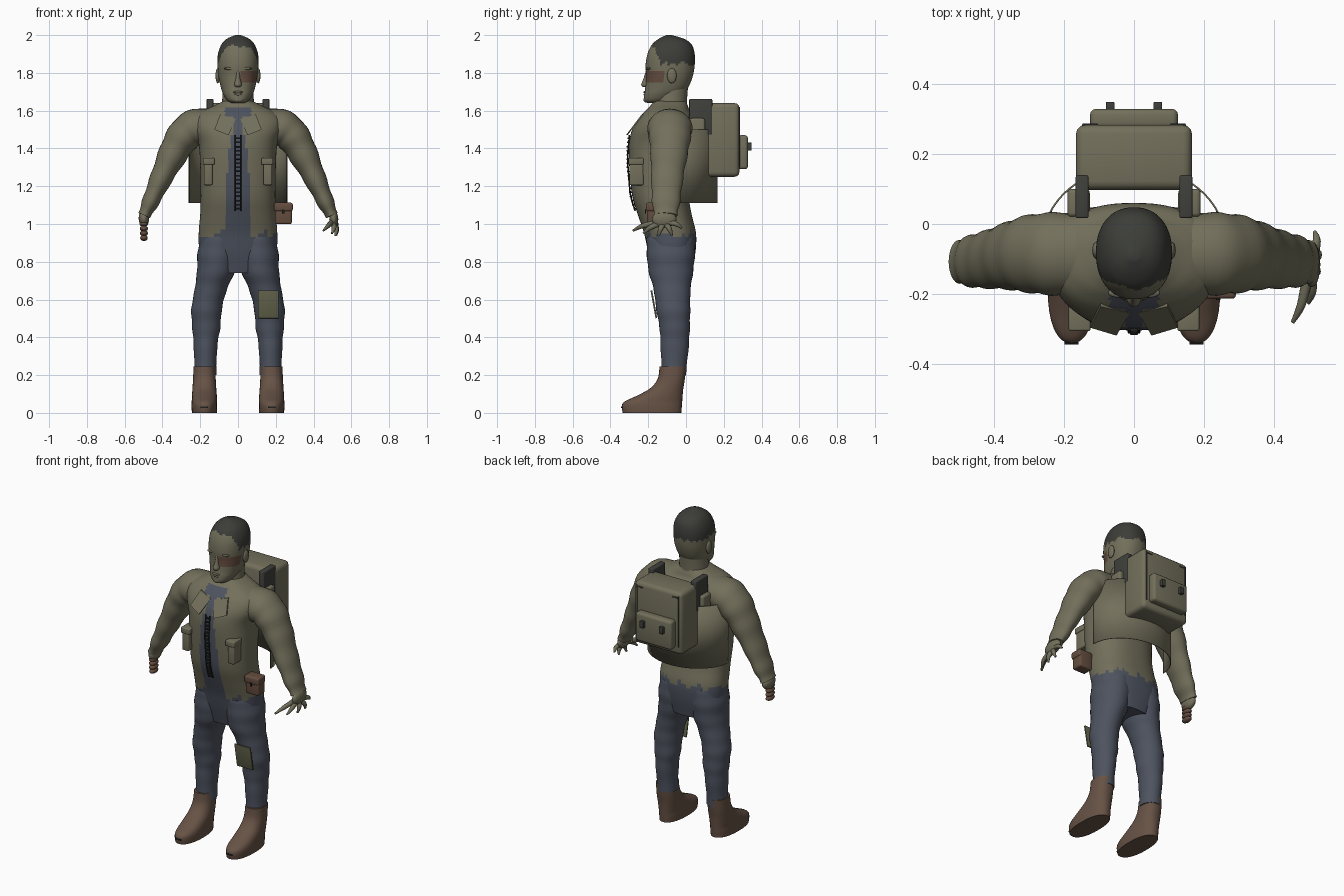
import bpy, bmesh, math
from mathutils import Vector, Matrix

if "Cube" in bpy.data.objects:
    bpy.data.objects.remove(bpy.data.objects["Cube"], do_unlink=True)


def material(name, rgb):
    mat = bpy.data.materials.new(name)
    mat.use_nodes = True
    mat.diffuse_color = (*rgb, 1)
    mat.node_tree.nodes["Principled BSDF"].inputs["Base Color"].default_value = (*rgb, 1)
    return mat


OLIVE = material("olive", (.17, .16, .105))
BLUE = material("slate_blue", (.075, .086, .115))
BOOT = material("boot_brown", (.135, .085, .06))
HAIR = material("dark_hair", (.045, .047, .04))
STRAP = material("dark_strap", (.05, .052, .045))
LEATHER = material("pouch_leather", (.13, .075, .05))
PATCH = material("patch_olive", (.13, .13, .075))
STAIN = material("cheek_stain", (.13, .075, .052))
BLACK = material("black_metal", (.015, .015, .014))


def finish(name, bm, mats, rule=None, angle=40):
    """Turn a bmesh into a smooth shaded object, colouring faces by a rule."""
    bmesh.ops.recalc_face_normals(bm, faces=bm.faces)
    for face in bm.faces:
        face.smooth = True
        if rule:
            face.material_index = rule(face.calc_center_median())
    mesh = bpy.data.meshes.new(name)
    bm.to_mesh(mesh)
    bm.free()
    mesh.set_sharp_from_angle(angle=math.radians(angle))
    for mat in mats:
        mesh.materials.append(mat)
    obj = bpy.data.objects.new(name, mesh)
    bpy.context.collection.objects.link(obj)
    return obj


def spline(rows, steps):
    """Catmull-Rom interpolation through rows of numbers."""
    out = []
    for i in range(len(rows) - 1):
        a, b, c, d = rows[max(i - 1, 0)], rows[i], rows[i + 1], rows[min(i + 2, len(rows) - 1)]
        for k in range(steps):
            t = k / steps
            out.append([q + .5 * t * (r - p + t * (2*p - 5*q + 4*r - s + t * (3 * (q - r) + s - p)))
                        for p, q, r, s in zip(a, b, c, d)])
    return out + [list(rows[-1])]


def loft(name, rows, mats, rule=None, segs=32, steps=5, power=2, level=True, ripple=0):
    """Skin oval rings (x, y, z, width radius, depth radius), level or square to the path."""
    rows = spline(rows, steps)
    bm = bmesh.new()
    rings = []
    for i, (x, y, z, a, b) in enumerate(rows):
        u, v = Vector((1, 0, 0)), Vector((0, 1, 0))
        if not level:
            t = Vector(rows[min(i + 1, len(rows) - 1)][:3]) - Vector(rows[max(i - 1, 0)][:3])
            u = v.cross(t).normalized()
            v = t.cross(u).normalized()
        swell = ripple * math.sin(i * 1.3)
        ring = []
        for k in range(segs):
            c, s = math.cos(math.tau * k / segs), math.sin(math.tau * k / segs)
            pu = math.copysign(abs(c) ** (2 / power), c) * (a + swell)
            pv = math.copysign(abs(s) ** (2 / power), s) * (b + swell)
            ring.append(bm.verts.new(Vector((x, y, z)) + u * pu + v * pv))
        rings.append(ring)
    for lo, hi in zip(rings, rings[1:]):
        for k in range(segs):
            n = (k + 1) % segs
            bm.faces.new((lo[k], lo[n], hi[n], hi[k]))
    bm.faces.new(rings[0])
    bm.faces.new(rings[-1])
    return finish(name, bm, mats, rule)


def stack(cx, rows):
    """Profile rows (z, half width, front y, back y) as level rings."""
    return [(cx, (f + b) / 2, z, w, (b - f) / 2) for z, w, f, b in rows]


def box(name, centre, size, mat, bevel=.004, tilt=0):
    bm = bmesh.new()
    m = Matrix.Translation(centre) @ Matrix.Rotation(tilt, 4, 'X') @ Matrix.Diagonal((*size, 1))
    bmesh.ops.create_cube(bm, size=1, matrix=m)
    bmesh.ops.bevel(bm, geom=bm.edges[:], offset=bevel, segments=3, profile=.5, affect='EDGES')
    return finish(name, bm, [mat], angle=35)


def ball(name, centre, radii, mat):
    bm = bmesh.new()
    m = Matrix.Translation(centre) @ Matrix.Diagonal((*radii, 1))
    bmesh.ops.create_uvsphere(bm, u_segments=20, v_segments=12, radius=1, matrix=m)
    return finish(name, bm, [mat], angle=80)


# Torso: jacket with ragged hem and an open front showing the shirt
TORSO = [(.74, .14, -.17, .03), (.85, .2, -.2, .05), (.95, .208, -.222, .053),
         (1.05, .2, -.255, .03), (1.15, .198, -.285, .015), (1.3, .2, -.3, .02),
         (1.42, .208, -.302, .05), (1.5, .235, -.285, .06), (1.56, .235, -.25, .05),
         (1.6, .185, -.215, .02), (1.625, .13, -.19, .01), (1.65, .08, -.17, 0)]


def torso_rule(p):
    if p.z < .945 + .018 * math.sin(p.x * 55 + p.y * 30) + .008 * math.sin(p.x * 140):
        return 1
    if p.y > -.14 or p.z > 1.615:
        return 0
    gap = .07 if p.z > 1.57 else .03 if p.z > 1.47 else .045 + .1 * max(0, min(.2, 1.4 - p.z))
    return int(abs(p.x) < gap)


loft("jacket_torso", stack(0, TORSO), [OLIVE, BLUE], torso_rule, segs=96, power=2.4)


def front_y(z):
    for a, b in zip(TORSO, TORSO[1:]):
        if a[0] <= z <= b[0]:
            return a[2] + (b[2] - a[2]) * (z - a[0]) / (b[0] - a[0])


# Zip down the jacket front
for s in (-1, 1):
    path = [(s * .014, front_y(z) - .008, z, .004, .004) for z in (1.07, 1.15, 1.25, 1.35, 1.47)]
    loft("zip_edge", path, [BLACK], segs=8, level=False)
for i in range(18):
    z = 1.08 + i * .022
    box("zip_tooth", (0, front_y(z) - .008, z), (.022, .012, .008), BLACK, .001)

# Head with cropped hair and a stained cheek
HEAD = [(1.64, .035, -.205, -.12), (1.655, .058, -.222, -.07), (1.685, .077, -.222, -.03),
        (1.72, .09, -.216, .01), (1.78, .103, -.211, .035), (1.84, .108, -.214, .046),
        (1.9, .106, -.204, .046), (1.95, .088, -.18, .03), (1.98, .06, -.145, -.01),
        (2, .015, -.105, -.075)]


def head_rule(p):
    blend = max(0, min(1, (-.135 - p.y) / .035))
    if p.z > 1.85 + .09 * blend + .007 * math.sin(p.y * 150 + p.x * 110):
        return 1
    return 2 if p.x > .015 and 1.748 < p.z < 1.808 and p.y < -.12 else 0


loft("head", stack(0, HEAD), [OLIVE, HAIR, STAIN], head_rule, segs=64, steps=6, power=2.2)
loft("neck", stack(0, [(1.56, .11, -.19, .02), (1.62, .088, -.17, .005), (1.72, .08, -.16, .01)]), [OLIVE])
loft("nose", stack(0, [(1.725, .012, -.23, -.19), (1.738, .02, -.237, -.19),
                       (1.77, .012, -.225, -.19), (1.81, .009, -.213, -.19)]), [OLIVE], segs=16)
ball("upper_lip", (0, -.214, 1.698), (.028, .011, .007), OLIVE)
ball("lower_lip", (0, -.214, 1.686), (.024, .011, .007), OLIVE)
ball("chin", (0, -.207, 1.658), (.03, .018, .016), OLIVE)
for s in (-1, 1):
    ball("brow", (s * .042, -.196, 1.823), (.032, .014, .008), OLIVE)
    ball("eye", (s * .042, -.19, 1.8), (.016, .011, .008), PATCH)
    ball("ear", (s * .107, -.075, 1.785), (.012, .025, .04), OLIVE)

# Collar: two flared lapel plates
for s in (-1, 1):
    bm = bmesh.new()
    outline = [(.012, 1.555), (.095, 1.58), (.125, 1.5), (.05, 1.47)]
    face = bm.faces.new([bm.verts.new((s * x, -.318 + (z - 1.47) * .75, z)) for x, z in outline])
    ext = bmesh.ops.extrude_face_region(bm, geom=[face])["geom"]
    bmesh.ops.translate(bm, verts=[g for g in ext if isinstance(g, bmesh.types.BMVert)], vec=(0, .009, 0))
    finish("lapel", bm, [OLIVE])

# Arms, legs, boots and chest pockets on both sides
ARM = [(.12, -.085, 1.51, .095, .115), (.22, -.085, 1.51, .1, .118), (.288, -.085, 1.465, .09, .112),
       (.345, -.09, 1.37, .077, .098), (.408, -.1, 1.24, .058, .084),
       (.462, -.106, 1.12, .045, .074), (.497, -.108, 1.045, .032, .06)]
LEG = [(.1, -.083, .93, .095, .125), (.107, -.08, .85, .107, .128), (.117, -.08, .75, .1, .118),
       (.145, -.073, .65, .085, .097), (.166, -.068, .55, .081, .09), (.168, -.06, .45, .074, .08),
       (.172, -.06, .35, .062, .074), (.173, -.065, .2, .058, .064)]
BOOTS = [(0, .066, -.335, -.025), (.035, .068, -.34, -.022), (.06, .067, -.325, -.02),
         (.09, .066, -.262, -.018), (.13, .063, -.19, -.014), (.18, .06, -.15, -.006), (.245, .057, -.14, .002)]
for s in (-1, 1):
    loft("sleeve", [(s * r[0], *r[1:]) for r in ARM], [OLIVE], level=False, ripple=.0025)
    loft("trouser_leg", [(s * r[0], *r[1:]) for r in LEG], [BLUE], ripple=.0015)
    loft("boot", stack(s * .178, BOOTS), [BOOT], power=2.3)
    box("boot_toe_slit", (s * .178, -.339, .03), (.04, .008, .008), BLACK, .001)
    box("chest_pocket", (s * .158, -.262, 1.27), (.046, .075, .13), OLIVE, .008)
    box("pocket_flap", (s * .155, -.265, 1.332), (.062, .08, .036), OLIVE, .006)

# Left hand open, right hand closed
ball("left_palm", (.507, -.115, 1.025), (.024, .065, .045), OLIVE)
for tip in ((.452, -.28, .965), (.497, -.225, .95), (.515, -.145, .937), (.52, -.075, .94), (.515, -.022, .978)):
    base = Vector((.507, -.115, 1.02)).lerp(Vector(tip), .25)
    mid = base.lerp(Vector(tip), .6) + Vector((.008, 0, .008))
    loft("left_finger", [(*base, .015, .016), (*mid, .012, .013), (*tip, .005, .006)], [OLIVE], segs=12, level=False)
ball("right_palm", (-.498, -.11, 1.03), (.028, .055, .042), OLIVE)
for i in range(4):
    ball("right_finger", (-.498, -.125, .926 + i * .025), (.02 + i * .001, .036, .016), LEATHER)

# Knee patch and hip pouch
box("knee_patch", (.16, -.17, .575), (.11, .009, .15), PATCH, .002, tilt=.18)
box("hip_pouch", (.24, -.172, 1.053), (.09, .07, .106), LEATHER, .01)
box("pouch_flap", (.24, -.175, 1.09), (.1, .076, .046), LEATHER, .01)
box("pouch_clasp", (.24, -.214, 1.066), (.014, .006, .022), BLACK, .002)

# Open half-round back shell
bm = bmesh.new()
shell = []
for k in range(49):
    a = math.pi * k / 48
    x, y = .262 * math.cos(a), -.05 + .216 * math.sin(a)
    shell.append([bm.verts.new((x, y, z)) for z in (1.11, 1.5)])
for p, q in zip(shell, shell[1:]):
    bm.faces.new((p[0], q[0], q[1], p[1]))
back_shell = finish("back_shell", bm, [OLIVE])
back_shell.modifiers.new("thickness", 'SOLIDIFY').thickness = .005

# Backpack with outer pocket, straps and buckles
box("backpack", (0, .19, 1.445), (.33, .185, .39), OLIVE, .025)
box("backpack_pocket", (0, .3, 1.38), (.25, .056, .18), OLIVE, .016)
for s in (-1, 1):
    box("shoulder_strap", (s * .148, .078, 1.567), (.036, .122, .19), STRAP, .005)
    box("strap_pad", (s * .158, .06, 1.44), (.064, .08, .24), OLIVE, .012)
    box("pack_strip", (s * .143, .281, 1.46), (.008, .008, .32), STRAP, .002)
    box("pack_corner_strip", (s * .125, .282, 1.61), (.045, .008, .008), STRAP, .002)
    box("pocket_buckle", (s * .068, .337, 1.41), (.025, .022, .042), STRAP, .003)
